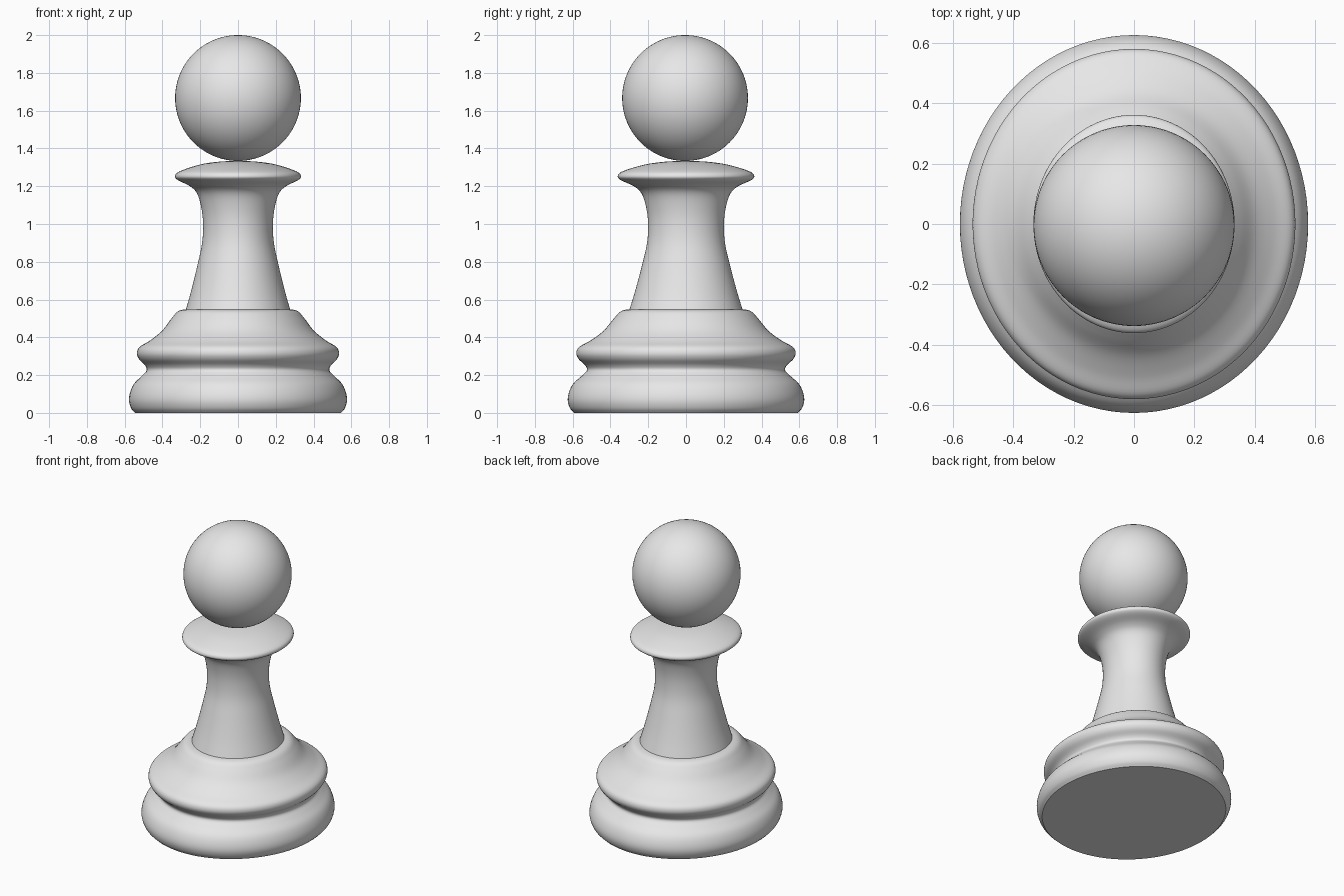
import bpy, bmesh, math
from mathutils import Vector

if "Cube" in bpy.data.objects:
    bpy.data.objects.remove(bpy.data.objects["Cube"])

SEG = 96
Y_STRETCH = 1.085  # the body is slightly oval

grey = bpy.data.materials.new("plain grey")
grey.diffuse_color = (0.8, 0.8, 0.8, 1)
grey.use_nodes = True
grey.node_tree.nodes["Principled BSDF"].inputs["Base Color"].default_value = grey.diffuse_color


def spline(points, steps=5):
    """Smooth curve through the given (radius, height) points."""
    p = [Vector(q) for q in points]
    p = [2 * p[0] - p[1]] + p + [2 * p[-1] - p[-2]]
    out = []
    for a, b, c, d in zip(p, p[1:], p[2:], p[3:]):
        for k in range(steps):
            t = k / steps
            out.append(0.5 * (2 * b + (c - a) * t + (2 * a - 5 * b + 4 * c - d) * t * t
                              + (3 * b - a - 3 * c + d) * t ** 3))
    return out + [p[-2]]


def finish(name, bm):
    bmesh.ops.recalc_face_normals(bm, faces=bm.faces)
    mesh = bpy.data.meshes.new(name)
    bm.to_mesh(mesh)
    bm.free()
    mesh.materials.append(grey)
    ob = bpy.data.objects.new(name, mesh)
    bpy.context.collection.objects.link(ob)
    bpy.ops.object.select_all(action='DESELECT')
    ob.select_set(True)
    bpy.context.view_layer.objects.active = ob
    bpy.ops.object.shade_smooth_by_angle(angle=math.radians(40))
    return ob


def turned(name, profile):
    """Turn a profile around z into a closed oval solid."""
    bm = bmesh.new()
    rings = []
    for r, z in profile:
        rings.append([bm.verts.new((r * math.cos(a), r * Y_STRETCH * math.sin(a), z))
                      for a in (2 * math.pi * i / SEG for i in range(SEG))])
    for lo, hi in zip(rings, rings[1:]):
        for i in range(SEG):
            j = (i + 1) % SEG
            bm.faces.new((lo[i], lo[j], hi[j], hi[i]))
    bm.faces.new(rings[0])
    bm.faces.new(rings[-1])
    return finish(name, bm)


# Base with two rounded rings and a sloped shoulder
turned("base", spline([
    (0.545, 0.0), (0.566, 0.025), (0.577, 0.065), (0.571, 0.11), (0.55, 0.155),
    (0.51, 0.195), (0.484, 0.225), (0.492, 0.252), (0.524, 0.285), (0.535, 0.317),
    (0.521, 0.349), (0.466, 0.383), (0.402, 0.435), (0.352, 0.5), (0.317, 0.538),
    (0.27, 0.549), (0.2, 0.55)]))

# Flared neck and flat collar
turned("neck_and_collar", spline([
    (0.278, 0.54), (0.247, 0.65), (0.214, 0.785), (0.19, 0.9), (0.185, 1.0),
    (0.194, 1.085), (0.216, 1.16), (0.254, 1.2), (0.318, 1.232), (0.333, 1.255),
    (0.307, 1.28), (0.2, 1.315), (0.1, 1.33), (0.01, 1.334)]))

# Round head
bm = bmesh.new()
bmesh.ops.create_uvsphere(bm, u_segments=SEG, v_segments=48, radius=0.333)
bmesh.ops.translate(bm, verts=bm.verts, vec=(0, -0.005, 1.667))
finish("head", bm)
